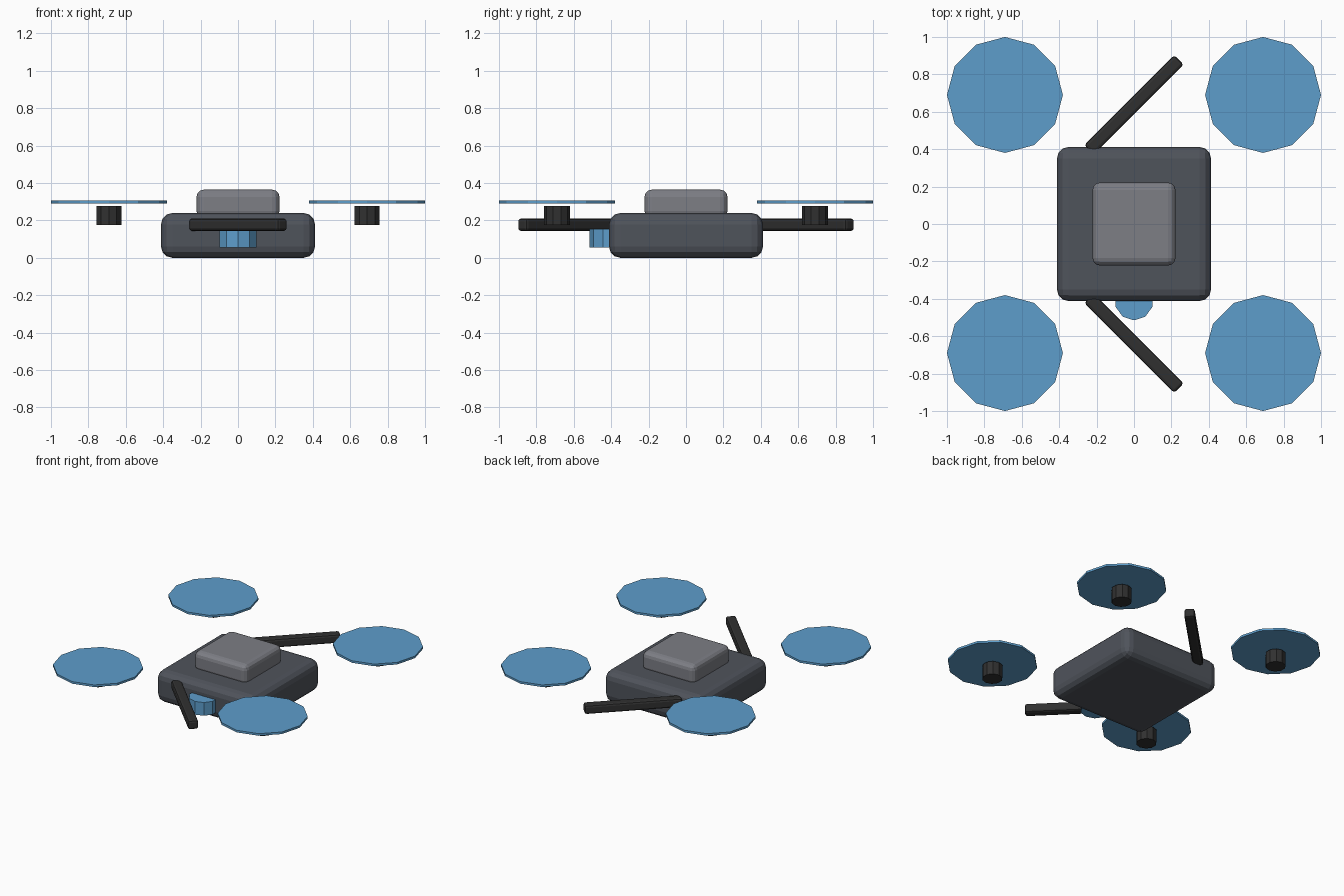
import bpy
from math import pi

cube = bpy.data.objects.get("Cube")
if cube:
    bpy.data.objects.remove(cube, do_unlink=True)


def material(name, color):
    m = bpy.data.materials.new(name)
    m.use_nodes = True
    rgba = (*color, 1)
    m.diffuse_color = rgba
    m.node_tree.nodes["Principled BSDF"].inputs["Base Color"].default_value = rgba
    return m


slate = material("slate grey", (0.078, 0.087, 0.105))
silver = material("mid grey", (0.205, 0.21, 0.235))
black = material("charcoal", (0.03, 0.03, 0.03))
blue = material("sky blue", (0.11, 0.34, 0.60))


def box(name, size, loc, mat, bevel, segments, turn=0):
    bpy.ops.mesh.primitive_cube_add(size=1, location=loc, rotation=(0, 0, turn))
    ob = bpy.context.object
    ob.name = name
    ob.scale = size
    bpy.ops.object.transform_apply(location=False, rotation=False, scale=True)
    ob.data.materials.append(mat)
    mod = ob.modifiers.new("rounded edges", "BEVEL")
    mod.width = bevel
    mod.segments = segments
    return ob


def disc(name, sides, radius, depth, loc, mat):
    bpy.ops.mesh.primitive_cylinder_add(
        vertices=sides, radius=radius, depth=depth, location=loc)
    ob = bpy.context.object
    ob.name = name
    ob.data.materials.append(mat)
    return ob


# Body and raised top cover
box("body", (0.824, 0.824, 0.24), (0, 0, 0.12), slate, 0.062, 3)
box("top_cover", (0.444, 0.444, 0.155), (0, 0, 0.2875), silver, 0.04, 3)

# Camera drum on the front
disc("camera", 10, 0.103, 0.1, (0, -0.412, 0.105), blue)

# Diagonal arms, front and back
for side, sy in (("front", -1), ("back", 1)):
    box(side + "_arm", (0.68, 0.072, 0.067), (0, sy * 0.637, 0.177),
        black, 0.015, 2, sy * pi / 4)

    # Rotors with a motor below each disc
    for hand, sx in (("left", 1), ("right", -1)):
        x, y = sx * 0.69, sy * 0.69
        disc(f"{side}_{hand}_motor", 10, 0.07, 0.1, (x, y, 0.226), black)
        disc(f"{side}_{hand}_rotor", 12, 0.31, 0.016, (x, y, 0.298), blue)
